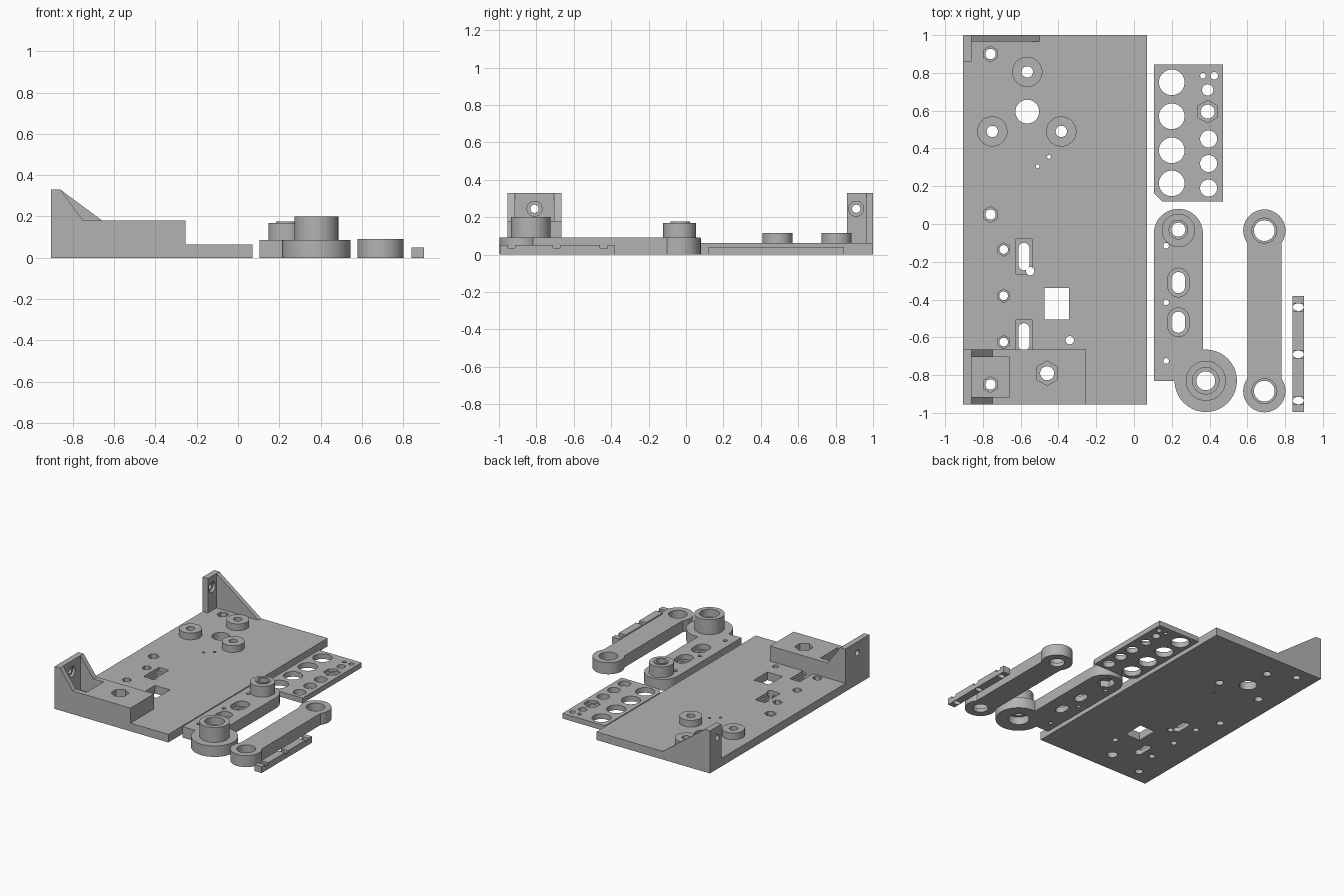
import bpy, bmesh, math

cube = bpy.data.objects.get("Cube")
if cube:
    bpy.data.objects.remove(cube, do_unlink=True)

grey = bpy.data.materials.new("plain grey")
grey.use_nodes = True
grey.diffuse_color = (0.45, 0.45, 0.45, 1)
grey.node_tree.nodes["Principled BSDF"].inputs["Base Color"].default_value = grey.diffuse_color


# Outlines
def rect(x0, x1, y0, y1):
    return [(x0, y0), (x1, y0), (x1, y1), (x0, y1)]


def circle(x, y, r, n=40, turn=0.0):
    steps = [turn + 2 * math.pi * i / n for i in range(n)]
    return [(x + r * math.cos(a), y + r * math.sin(a)) for a in steps]


def hexagon(x, y, r):
    return circle(x, y, r, 6, math.pi / 6)


def slot(x, y, r, half, n=16):
    arc = [math.pi * i / n for i in range(n + 1)]
    top = [(x + r * math.cos(a), y + half - r + r * math.sin(a)) for a in arc]
    return top + [(2 * x - px, 2 * y - py) for px, py in top]


# Solids
def prism(outline, lo, hi, axis="z"):
    place = {"z": lambda a, b, h: (a, b, h),
             "y": lambda a, b, h: (a, h, b),
             "x": lambda a, b, h: (h, a, b)}[axis]
    bm = bmesh.new()
    rings = [[bm.verts.new(place(a, b, h)) for a, b in outline] for h in (lo, hi)]
    bm.faces.new(rings[0])
    bm.faces.new(rings[1])
    n = len(outline)
    for i in range(n):
        j = (i + 1) % n
        bm.faces.new((rings[0][i], rings[0][j], rings[1][j], rings[1][i]))
    bmesh.ops.recalc_face_normals(bm, faces=bm.faces)
    mesh = bpy.data.meshes.new("piece")
    bm.to_mesh(mesh)
    bm.free()
    obj = bpy.data.objects.new("piece", mesh)
    bpy.context.scene.collection.objects.link(obj)
    obj.hide_render = True
    return obj


def drill(outline):
    return prism(outline, -0.1, 0.5)


def build(name, solids, cuts=()):
    """Unite the solids, subtract the cuts and keep one finished part."""
    base, tools = solids[0], list(solids[1:]) + list(cuts)
    for tool in tools:
        mod = base.modifiers.new("shape", "BOOLEAN")
        mod.object, mod.solver = tool, "EXACT"
        mod.operation = "UNION" if tool in solids else "DIFFERENCE"
    shaped = base.evaluated_get(bpy.context.evaluated_depsgraph_get())
    mesh = bpy.data.meshes.new_from_object(shaped)
    base.modifiers.clear()
    base.data = mesh
    base.name = mesh.name = name
    base.hide_render = False
    for tool in tools:
        bpy.data.objects.remove(tool, do_unlink=True)
    mesh.materials.clear()
    mesh.materials.append(grey)
    bpy.ops.object.select_all(action="DESELECT")
    base.select_set(True)
    bpy.context.view_layer.objects.active = base
    bpy.ops.object.shade_smooth_by_angle(angle=math.radians(30))


BASE = 0.063
LEFT, WALL = -0.905, -0.86
FRONT, BLOCK = -0.955, -0.665
TOP = 0.33

# Main plate with nut traps, slots, window and bolt holes
cuts = []
nuts = [(-0.76, 0.9, 0.042), (-0.76, 0.05, 0.042), (-0.76, -0.85, 0.042)]
nuts += [(-0.69, y, 0.035) for y in (-0.135, -0.38, -0.625)]
for x, y, r in nuts:
    cuts += [prism(hexagon(x, y, r), 0.03, 0.1), drill(circle(x, y, r * 0.65))]
for y in (-0.172, -0.598):
    cuts += [prism(rect(-0.625, -0.54, max(y - 0.093, BLOCK), y + 0.093), 0.035, 0.1),
             drill(slot(-0.583, y, 0.029, 0.073))]
cuts.append(drill(rect(-0.475, -0.345, -0.505, -0.34)))
bosses = [(-0.565, 0.805), (-0.75, 0.49), (-0.385, 0.49)]
holes = [(x, y, 0.03) for x, y in bosses]
holes += [(-0.565, 0.595, 0.063), (-0.46, -0.79, 0.037), (-0.55, -0.25, 0.022),
          (-0.34, -0.615, 0.022), (-0.51, 0.305, 0.01), (-0.45, 0.355, 0.01)]
cuts += [drill(circle(*h)) for h in holes]
build("main_plate", [prism(rect(LEFT, 0.07, FRONT, 1.0), 0, BASE)], cuts)

# Raised screw bosses
for i, (x, y) in enumerate(bosses):
    build(f"screw_boss_{i + 1}", [prism(circle(x, y, 0.08), BASE, 0.115)],
          [drill(circle(x, y, 0.03))])


def wall_hole(y):
    return [prism(circle(y, 0.245, 0.022), -1, -0.8, "x"),
            prism(circle(y, 0.245, 0.04), -0.88, -0.8, "x")]


# Front mount: block, upright wall, two gussets and a pocket between them
gusset = [(WALL - 0.01, 0.17), (-0.743, 0.17), (-0.75, 0.18), (WALL, TOP), (WALL - 0.01, TOP)]
build("front_mount",
      [prism(rect(LEFT, -0.255, FRONT, BLOCK), BASE, 0.18),
       prism(rect(LEFT, WALL, FRONT, BLOCK), BASE, TOP),
       prism(gusset, FRONT, -0.915, "y"),
       prism(gusset, -0.705, BLOCK, "y")],
      [prism(rect(WALL, -0.66, -0.915, -0.705), BASE - 0.01, 0.4),
       prism(hexagon(-0.46, -0.79, 0.065), 0.11, 0.3),
       drill(circle(-0.46, -0.79, 0.037))] + wall_hole(-0.81))

# Back mount: upright wall with one long gusset
build("back_mount",
      [prism(rect(LEFT, WALL, 0.86, 1.0), BASE, TOP),
       prism([(WALL - 0.01, BASE), (-0.5, BASE), (WALL, TOP), (WALL - 0.01, TOP)],
             0.965, 1.0, "y")],
      wall_hole(0.91))

# Perforated plate
holes = [(0.2, y, 0.068) for y in (0.75, 0.57, 0.39, 0.215)]
holes += [(0.395, y, 0.045) for y in (0.45, 0.32, 0.19)]
holes += [(0.39, 0.595, 0.037), (0.39, 0.71, 0.03), (0.365, 0.785, 0.015), (0.425, 0.785, 0.02)]
build("perforated_plate",
      [prism([(0.15, 0.12), (0.47, 0.12), (0.47, 0.845), (0.105, 0.845), (0.105, 0.165)], 0, 0.04)],
      [drill(circle(*h)) for h in holes]
      + [prism(hexagon(0.39, 0.595, 0.06), 0.02, 0.1)])

# Swing arm with a pivot boss at each end
cuts = [drill(circle(0.17, y, 0.015)) for y in (-0.115, -0.415, -0.725)]
for y in (-0.31, -0.52):
    cuts += [drill(slot(0.235, y, 0.036, 0.056)),
             prism(slot(0.235, y, 0.056, 0.076), 0.045, 0.3)]
cuts += [drill(circle(0.235, -0.03, 0.037)),
         prism(hexagon(0.235, -0.03, 0.065), -0.1, 0.05),
         drill(circle(0.38, -0.83, 0.05)),
         prism(circle(0.38, -0.83, 0.07), 0.14, 0.3),
         prism(circle(0.38, -0.83, 0.075), -0.1, 0.06)]
body = rect(0.105, 0.365, -0.83, -0.05)[:2] + circle(0.235, -0.05, 0.13, 48)[:25]
build("swing_arm",
      [prism(body, 0, 0.085),
       prism(circle(0.38, -0.83, 0.165, 56), 0, 0.085),
       prism(circle(0.235, -0.034, 0.088), 0.05, 0.168),
       prism(circle(0.235, -0.03, 0.052), 0.05, 0.176),
       prism(circle(0.38, -0.83, 0.106), 0.05, 0.2)], cuts)

# Link bar with a bored eye at each end
ends = (-0.035, -0.885)
cuts = []
for y in ends:
    cuts += [drill(circle(0.69, y, 0.055)), prism(circle(0.69, y, 0.066), 0.03, 0.3)]
build("link_bar",
      [prism(rect(0.6, 0.78, ends[1], ends[0]), 0, 0.09)]
      + [prism(circle(0.69, y, 0.112), 0, 0.09) for y in ends], cuts)

# Narrow strip with three grooved holes
cuts = []
for y in (-0.44, -0.69, -0.935):
    oval = [(0.87 + 0.029 * math.cos(a), y + 0.02 * math.sin(a))
            for a in (2 * math.pi * i / 24 for i in range(24))]
    cuts += [drill(oval), prism(rect(0.8, 0.95, y - 0.02, y + 0.02), 0.035, 0.1)]
build("narrow_strip", [prism(rect(0.84, 0.9, -0.995, -0.38), 0, 0.05)], cuts)
